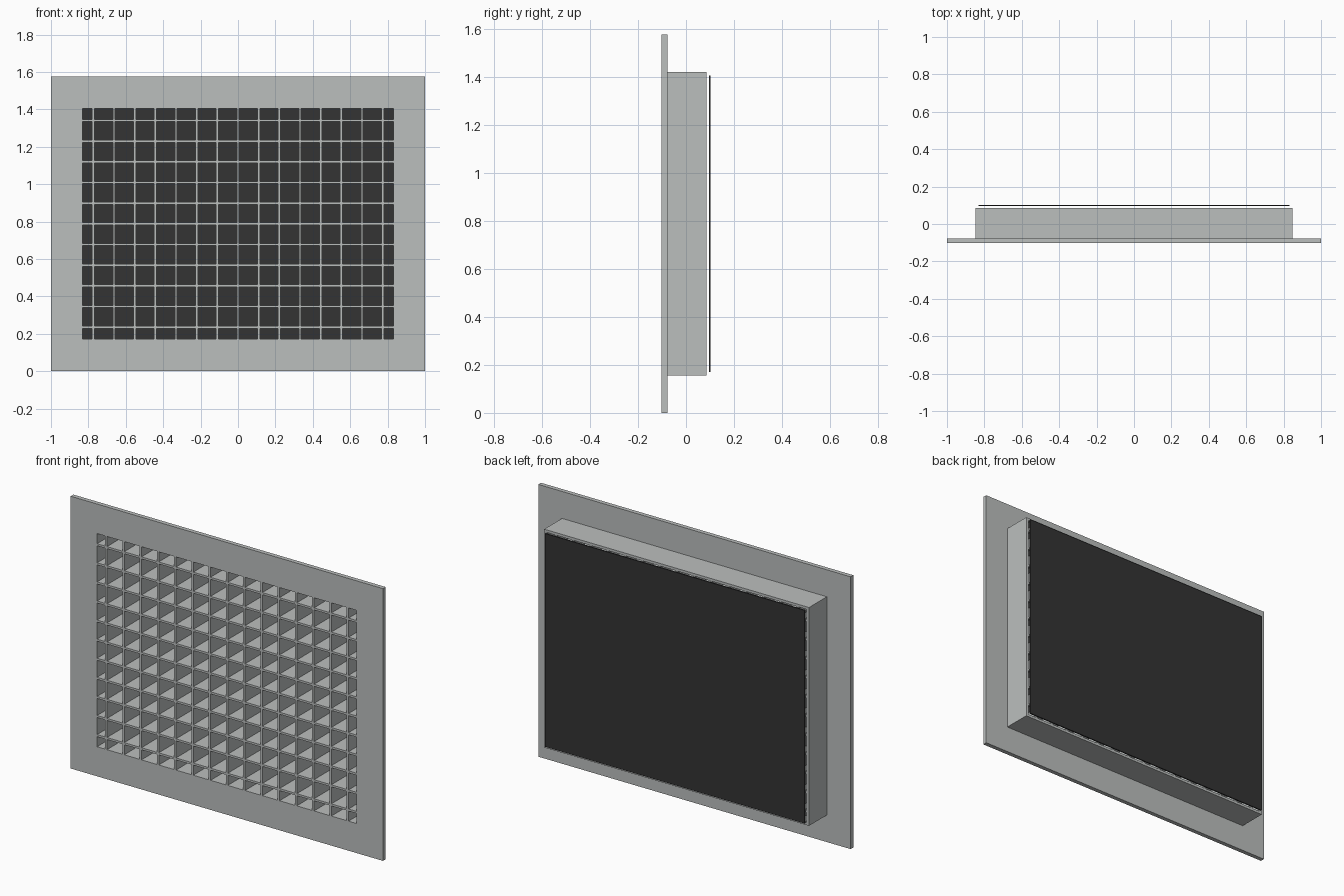
import bpy, bmesh

if "Cube" in bpy.data.objects:
    bpy.data.objects.remove(bpy.data.objects["Cube"])

CZ = 0.788                       # height of the grille centre
FRONT, FLANGE_BACK, DUCT_BACK = -0.102, -0.077, 0.086
OPEN_X, OPEN_Z = 0.831, 0.617    # half size of the opening
PITCH, BAR = 0.1105, 0.012       # blade spacing and thickness


def material(name, rgb):
    m = bpy.data.materials.new(name)
    m.diffuse_color = (*rgb, 1)
    m.use_nodes = True
    m.node_tree.nodes["Principled BSDF"].inputs["Base Color"].default_value = m.diffuse_color
    return m


metal = material("light_grey_metal", (0.50, 0.52, 0.515))
dark = material("dark_filter", (0.033, 0.033, 0.034))


def finish(name, bm, mat):
    bmesh.ops.recalc_face_normals(bm, faces=bm.faces)
    me = bpy.data.meshes.new(name)
    bm.to_mesh(me)
    bm.free()
    me.materials.append(mat)
    ob = bpy.data.objects.new(name, me)
    bpy.context.collection.objects.link(ob)
    return ob


def add_box(bm, x0, x1, y0, y1, z0, z1):
    verts = bmesh.ops.create_cube(bm, size=1)["verts"]
    for v in verts:
        v.co = (x1 if v.co.x > 0 else x0,
                y1 if v.co.y > 0 else y0,
                z1 if v.co.z > 0 else z0)


def ring(name, half_x, half_z, y0, y1):
    """Rectangular tube around the opening, mitred at the corners."""
    bm = bmesh.new()
    loops = []
    for hx, hz, y in ((half_x, half_z, y0), (half_x, half_z, y1),
                      (OPEN_X, OPEN_Z, y1), (OPEN_X, OPEN_Z, y0)):
        loops.append([bm.verts.new((sx * hx, y, CZ + sz * hz))
                      for sx, sz in ((-1, -1), (1, -1), (1, 1), (-1, 1))])
    for a, b in zip(loops, loops[1:] + loops[:1]):
        for i in range(4):
            j = (i + 1) % 4
            bm.faces.new((a[i], a[j], b[j], b[i]))
    return finish(name, bm, metal)


# Wide front flange and the shallow duct behind it
ring("front_flange", 1.0, CZ, FRONT, FLANGE_BACK)
ring("duct_collar", 0.848, 0.632, FLANGE_BACK, DUCT_BACK)

# Vertical blades
bm = bmesh.new()
for i in range(-7, 8):
    x = i * PITCH
    add_box(bm, x - BAR / 2, x + BAR / 2, FRONT, DUCT_BACK, CZ - OPEN_Z, CZ + OPEN_Z)
finish("vertical_blades", bm, metal)

# Horizontal blades
bm = bmesh.new()
for i in range(-5, 6):
    z = CZ + i * PITCH
    add_box(bm, -OPEN_X, OPEN_X, FRONT, DUCT_BACK, z - BAR / 2, z + BAR / 2)
finish("horizontal_blades", bm, metal)

# Dark sheet floating just behind the duct
bm = bmesh.new()
add_box(bm, -OPEN_X, OPEN_X, 0.095, 0.102, CZ - OPEN_Z, CZ + OPEN_Z)
finish("back_filter", bm, dark)
